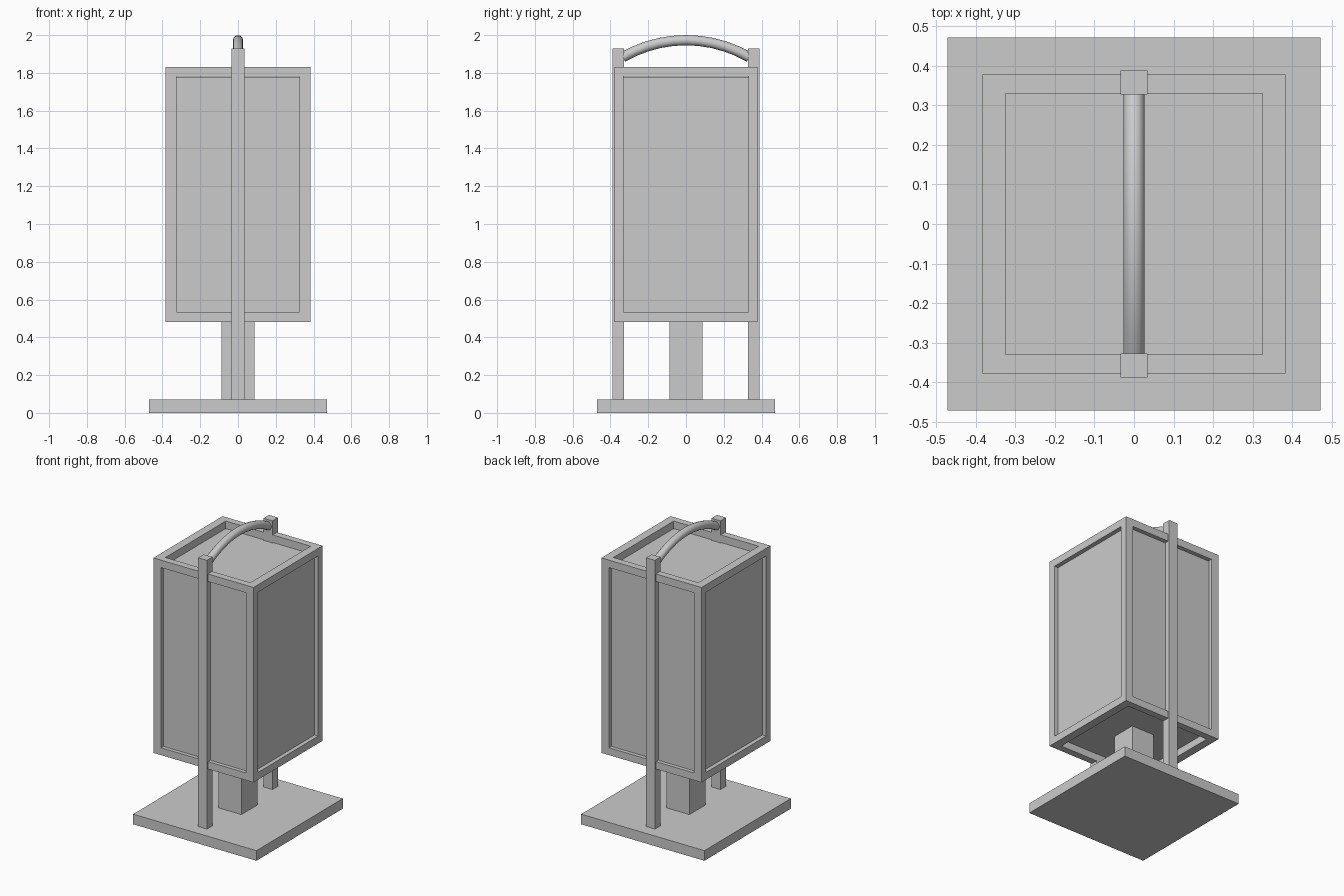
import bpy, math

if "Cube" in bpy.data.objects:
    bpy.data.objects.remove(bpy.data.objects["Cube"])


def box(name, x, y, z):
    """Box from (min, max) ranges on each axis."""
    bpy.ops.mesh.primitive_cube_add(size=1, location=[(a + b) / 2 for a, b in (x, y, z)])
    ob = bpy.context.object
    ob.name = name
    ob.scale = [b - a for a, b in (x, y, z)]
    bpy.ops.object.transform_apply(location=False, rotation=False, scale=True)
    return ob


def span(side, inner, outer):
    return tuple(sorted((side * inner, side * outer)))


# Base slab and central pedestal
box("base", (-0.472, 0.472), (-0.472, 0.472), (0, 0.07))
box("pedestal", (-0.088, 0.088), (-0.088, 0.088), (0.07, 0.535))

# Recessed panel body
box("panel_body", (-0.355, 0.355), (-0.352, 0.352), (0.533, 1.777))

# Frame bars around every edge of the body
X, XI, Y, YI = 0.383, 0.325, 0.378, 0.33
Z0, Z0I, Z1I, Z1 = 0.482, 0.533, 1.78, 1.832
for s in (-1, 1):
    for t in (-1, 1):
        box("frame_upright", span(s, XI, X), span(t, YI, Y), (Z0, Z1))
    for label, z in (("bottom", (Z0, Z0I)), ("top", (Z1I, Z1))):
        box(label + "_rail_x", (-XI, XI), span(s, YI, Y), z)
        box(label + "_rail_y", span(s, XI, X), (-YI, YI), z)

    # Tall support posts front and back
    box("support_post", (-0.034, 0.034), span(s, 0.328, 0.388), (0.07, 1.93))

# Arched handle between the posts
half, rise, end_z = 0.335, 0.09, 1.883
radius = (half ** 2 + rise ** 2) / (2 * rise)
angle = math.asin(half / radius)
n = 10
curve = bpy.data.curves.new("handle", "CURVE")
curve.dimensions = "3D"
curve.bevel_depth = 0.027
curve.bevel_resolution = 4
curve.use_fill_caps = True
spline = curve.splines.new("POLY")
spline.points.add(n)
for i, p in enumerate(spline.points):
    a = angle * (2 * i / n - 1)
    p.co = (0, radius * math.sin(a), end_z + rise - radius * (1 - math.cos(a)), 1)
handle = bpy.data.objects.new("handle", curve)
bpy.context.collection.objects.link(handle)
bpy.ops.object.select_all(action="DESELECT")
handle.select_set(True)
bpy.context.view_layer.objects.active = handle
bpy.ops.object.convert(target="MESH")
bpy.context.object.name = "handle"
bpy.ops.object.shade_smooth_by_angle(angle=math.radians(50))
